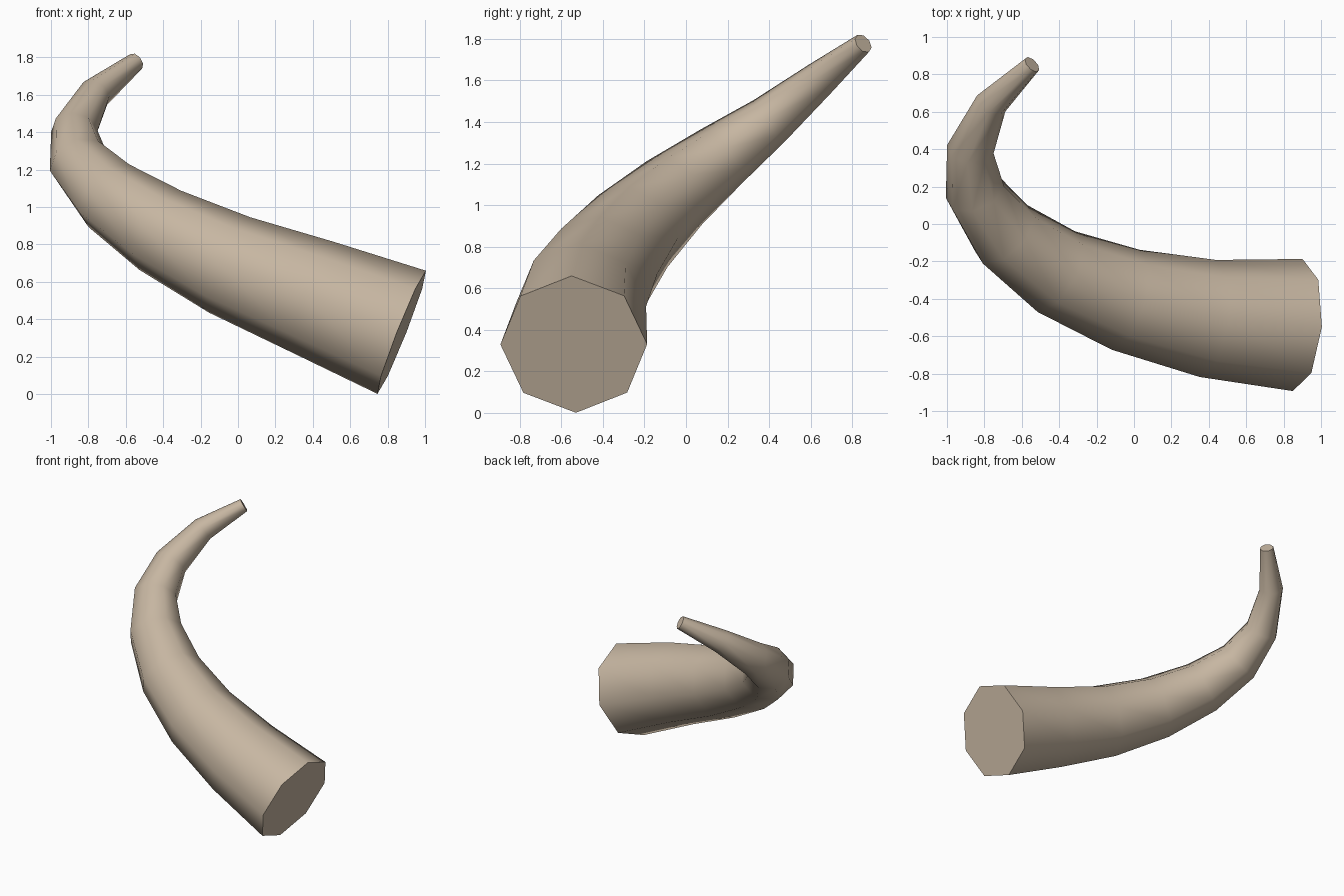
import bpy, bmesh, math
from mathutils import Vector

if "Cube" in bpy.data.objects:
    bpy.data.objects.remove(bpy.data.objects["Cube"])

SIDES = 8
# centre line of the horn, from the wide end to the tip
PATH = [Vector(p) for p in (
    (0.875, -0.54, 0.33), (0.395, -0.505, 0.52), (-0.045, -0.405, 0.69),
    (-0.415, -0.255, 0.875), (-0.69, -0.055, 1.06), (-0.85, 0.17, 1.235),
    (-0.875, 0.40, 1.405), (-0.763, 0.645, 1.607), (-0.545, 0.853, 1.778))]
R_BASE, R_TIP = 0.354, 0.05

mat = bpy.data.materials.new("horn_tan")
mat.diffuse_color = (0.57, 0.47, 0.36, 1)
mat.use_nodes = True
mat.node_tree.nodes["Principled BSDF"].inputs["Base Color"].default_value = mat.diffuse_color

bm = bmesh.new()
rings = []
last = len(PATH) - 1
up = Vector((0.125, -0.01, 0.33))
for i, c in enumerate(PATH):
    # direction halfway between the neighbouring segments
    t = Vector()
    if i > 0:
        t += (c - PATH[i - 1]).normalized()
    if i < last:
        t += (PATH[i + 1] - c).normalized()
    t.normalize()
    # carry the ring's up vector along without twisting
    up = (up - t * up.dot(t)).normalized()
    side = t.cross(up)
    r = R_BASE + (R_TIP - R_BASE) * i / last
    rings.append([bm.verts.new(c + r * (up * math.cos(a) + side * math.sin(a)))
                  for a in (2 * math.pi * k / SIDES for k in range(SIDES))])

# walls and end caps
for a, b in zip(rings, rings[1:]):
    for k in range(SIDES):
        n = (k + 1) % SIDES
        bm.faces.new((a[k], a[n], b[n], b[k]))
bm.faces.new(rings[0][::-1])
bm.faces.new(rings[-1])
bmesh.ops.recalc_face_normals(bm, faces=bm.faces)

mesh = bpy.data.meshes.new("horn")
bm.to_mesh(mesh)
bm.free()
mesh.materials.append(mat)
horn = bpy.data.objects.new("horn", mesh)
bpy.context.collection.objects.link(horn)

# smooth walls, crisp cap edges
bpy.context.view_layer.objects.active = horn
horn.select_set(True)
bpy.ops.object.shade_smooth_by_angle(angle=math.radians(60))
